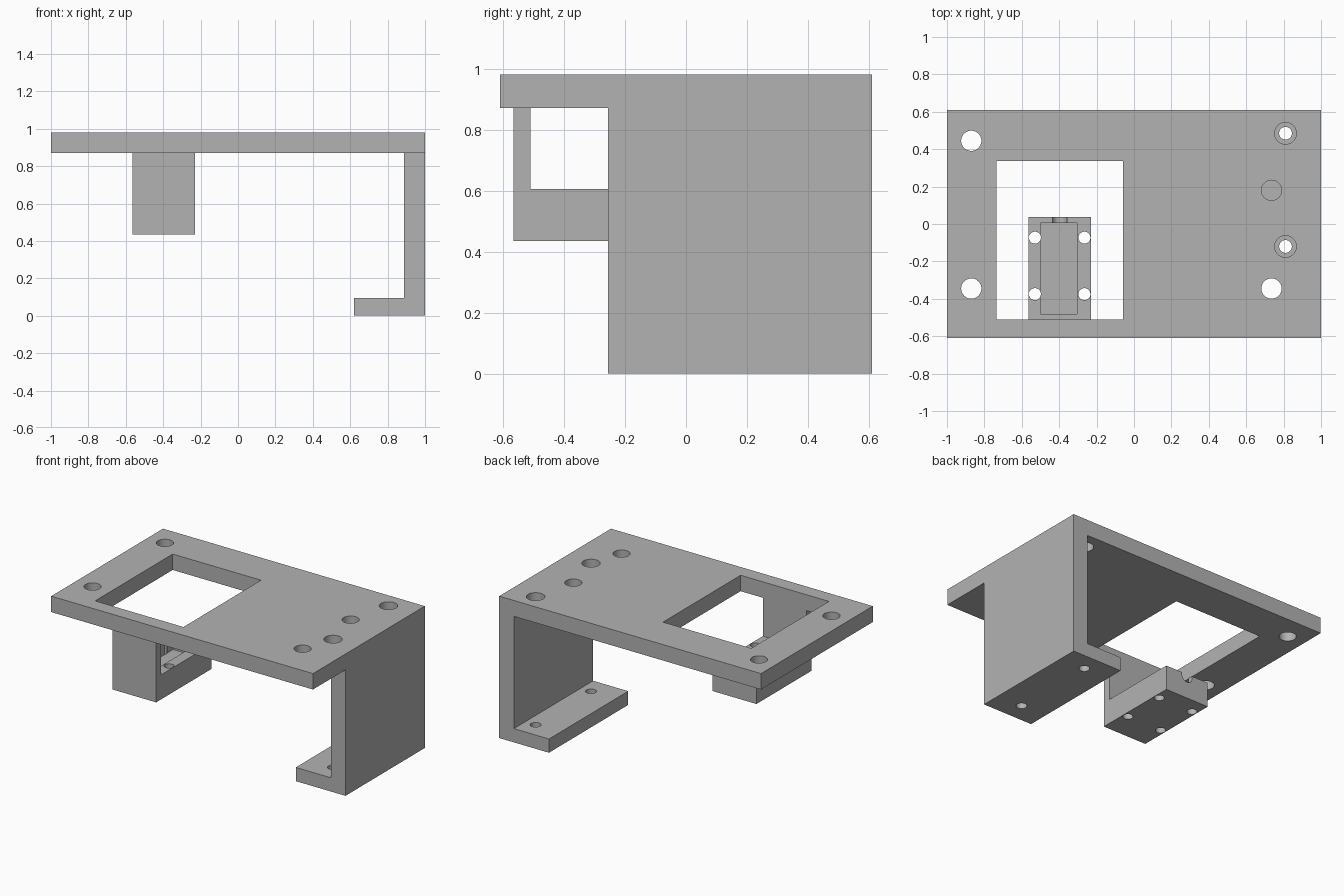
import bpy
import bmesh
import math
from mathutils import Matrix, Vector

cube = bpy.data.objects.get("Cube")
if cube:
    bpy.data.objects.remove(cube, do_unlink=True)

grey = bpy.data.materials.new("plain_grey")
grey.use_nodes = True
colour = (0.45, 0.45, 0.45, 1)
grey.diffuse_color = colour
grey.node_tree.nodes["Principled BSDF"].inputs["Base Color"].default_value = colour


def make_object(name, bm):
    bmesh.ops.recalc_face_normals(bm, faces=bm.faces)
    mesh = bpy.data.meshes.new(name)
    bm.to_mesh(mesh)
    bm.free()
    mesh.materials.append(grey)
    obj = bpy.data.objects.new(name, mesh)
    bpy.context.collection.objects.link(obj)
    return obj


def box(name, x, y, z):
    bm = bmesh.new()
    bmesh.ops.create_cube(bm, size=1)
    for v in bm.verts:
        v.co = [(r[0] + r[1]) / 2 + c * (r[1] - r[0]) for r, c in zip((x, y, z), v.co)]
    return make_object(name, bm)


def cylinder(name, start, end, radius):
    start, end = Vector(start), Vector(end)
    axis = end - start
    bm = bmesh.new()
    turn = axis.to_track_quat("Z", "Y").to_matrix().to_4x4()
    bmesh.ops.create_cone(bm, cap_ends=True, segments=48, radius1=radius, radius2=radius,
                          depth=axis.length, matrix=Matrix.Translation((start + end) / 2) @ turn)
    return make_object(name, bm)


def combine(target, tools, operation):
    """Apply each tool solid to the target, then discard it."""
    for tool in tools:
        mod = target.modifiers.new(tool.name, "BOOLEAN")
        mod.operation, mod.solver, mod.object = operation, "EXACT", tool
        graph = bpy.context.evaluated_depsgraph_get()
        result = bpy.data.meshes.new_from_object(target.evaluated_get(graph))
        target.modifiers.clear()
        target.data = result
        bpy.data.objects.remove(tool, do_unlink=True)


def drill(points, z0, z1, radius):
    return [cylinder("drill", (x, y, z0), (x, y, z1), radius) for x, y in points]


TOP, UNDER = 0.98, 0.87
FOOT_HOLES = [(0.81, 0.485), (0.81, -0.12)]
PLATE_HOLES = [(-0.87, 0.445), (-0.87, -0.345), (0.735, -0.345), (0.735, 0.18)]

# Top plate with side wall, foot and the hanging mount
bracket = box("bracket", (-1, 1), (-0.61, 0.61), (UNDER, TOP))
combine(bracket, [box("window", (-0.735, -0.06), (-0.51, 0.337), (0.8, 1.1))], "DIFFERENCE")
combine(bracket, [
    box("side_wall", (0.888, 1), (-0.255, 0.61), (0, TOP)),
    box("foot", (0.62, 1), (-0.255, 0.61), (0, 0.095)),
    box("mount_arm", (-0.565, -0.23), (-0.565, -0.51), (0.435, 0.92)),
    box("mount_block", (-0.565, -0.23), (-0.565, 0.038), (0.435, 0.605)),
], "UNION")

# Screw holes, with wide access holes above the foot
cutters = drill(PLATE_HOLES, 0.8, 1.1, 0.054)
cutters += drill(FOOT_HOLES, 0.8, 1.1, 0.058)
cutters += drill(FOOT_HOLES, -0.1, 0.2, 0.034)
mount_holes = [(-0.3975 + side * 0.1325, y) for side in (-1, 1) for y in (-0.073, -0.375)]
cutters += drill(mount_holes, 0.3, 0.7, 0.032)

# Pocket in the mount and the round cable notch behind it
cutters.append(box("pocket", (-0.5, -0.305), (-0.48, 0.005), (0.51, 0.7)))
cutters.append(cylinder("notch", (-0.3975, -0.05, 0.59), (-0.3975, 0.1, 0.59), 0.041))
combine(bracket, cutters, "DIFFERENCE")

bpy.ops.object.select_all(action="DESELECT")
bracket.select_set(True)
bpy.context.view_layer.objects.active = bracket
bpy.ops.object.shade_smooth_by_angle(angle=math.radians(30))
